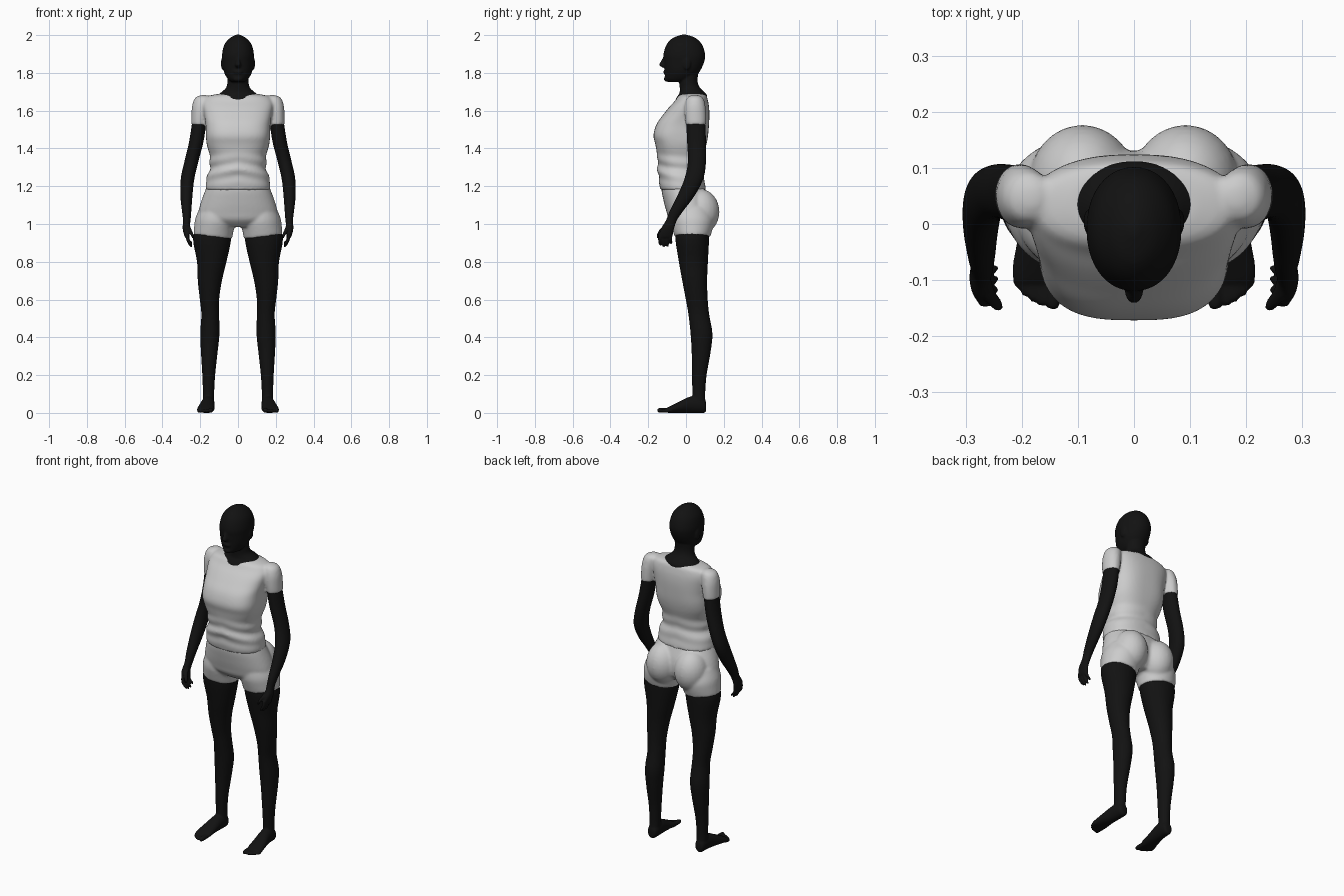
import bpy, bmesh, math
from mathutils import Matrix

black = bpy.data.materials.new("dark_skin")
black.diffuse_color = (0.006, 0.006, 0.006, 1)


def spline(a, b, c, d, t):
    return 0.5 * (2*b + (c-a)*t + (2*a-5*b+4*c-d)*t*t + (3*b-a-3*c+d)*t**3)


def loft(bm, rings, axis='z', sx=1, tilt=0, steps=4, n=40, warp=None):
    """Skin rings (x, y, z, rx, r2, power) with smooth interpolation between them."""
    rings = [tuple(r) + (2.0,) * (6 - len(r)) for r in rings]
    dense = []
    for i in range(len(rings) - 1):
        q = [rings[max(0, min(len(rings) - 1, i + k))] for k in (-1, 0, 1, 2)]
        for s in range(steps):
            dense.append([spline(*v, s / steps) for v in zip(*q)])
    dense.append(rings[-1])
    loops = []
    for x, y, z, rx, r2, p in dense:
        loop = []
        for k in range(n):
            a = 2 * math.pi * k / n
            c, s = math.cos(a), math.sin(a)
            u = math.copysign(abs(c) ** (2 / p), c) * max(rx, .002)
            v = math.copysign(abs(s) ** (2 / p), s) * max(r2, .002)
            co = (x + u, y + v, z + tilt * u) if axis == 'z' else (x + u, y, z + v)
            if warp:
                co = warp(*co)
            loop.append(bm.verts.new((sx * co[0], co[1], co[2])))
        loops.append(loop)
    for a, b in zip(loops, loops[1:]):
        for k in range(n):
            bm.faces.new((a[k], a[(k+1) % n], b[(k+1) % n], b[k]))
    bm.faces.new(loops[0][::-1])
    bm.faces.new(loops[-1])


def body(bm, rows, **kw):
    """Rings given as (z, rx, y front, y back, power)."""
    loft(bm, [(0, (f + b) / 2, z, rx, (b - f) / 2, p) for z, rx, f, b, p in rows], **kw)


def blob(bm, loc, size):
    bmesh.ops.create_uvsphere(bm, u_segments=24, v_segments=16, radius=1,
                              matrix=Matrix.Translation(loc) @ Matrix.Diagonal((*size, 1)))


def finish(name, bm, voxel, smooth, mat=None, mirror=False):
    """Fuse the overlapping pieces into one smooth skin."""
    bmesh.ops.recalc_face_normals(bm, faces=bm.faces)
    me = bpy.data.meshes.new(name)
    bm.to_mesh(me)
    bm.free()
    ob = bpy.data.objects.new(name, me)
    bpy.context.collection.objects.link(ob)
    if mat:
        me.materials.append(mat)
    m = ob.modifiers.new("fuse", 'REMESH')
    m.mode, m.voxel_size, m.use_smooth_shade = 'VOXEL', voxel, True
    m = ob.modifiers.new("relax", 'SMOOTH')
    m.factor, m.iterations = 0.5, smooth
    if mirror:
        ob.modifiers.new("mirror", 'MIRROR')
    return ob


# shirt: torso with waist folds, plus sleeves
def folds(x, y, z):
    w = max(0, 1 - abs(z - 1.29) / 0.10)
    k = 1 + 0.045 * w * math.sin(z * 85 + 14 * abs(x) + 8 * y)
    return x * k, y * k, z


bm = bmesh.new()
body(bm, [(1.18, .170, -.135, .105, 2.3), (1.22, .170, -.142, .10, 2.3),
          (1.30, .150, -.150, .088, 2.3), (1.36, .150, -.152, .092, 2.4),
          (1.42, .165, -.162, .108, 2.7), (1.47, .170, -.172, .117, 2.9),
          (1.53, .172, -.155, .122, 2.8), (1.58, .180, -.120, .124, 2.6),
          (1.62, .187, -.088, .122, 2.5), (1.65, .185, -.060, .117, 2.4),
          (1.675, .165, -.042, .110, 2.3), (1.688, .11, -.025, .10, 2)],
     n=64, steps=6, warp=folds)
for s in (1, -1):
    loft(bm, [(.18, .048, 1.683, .012, .015), (.187, .048, 1.668, .040, .042),
              (.197, .048, 1.625, .046, .055), (.203, .050, 1.57, .044, .057),
              (.206, .052, 1.525, .042, .054)], sx=s)
finish("shirt", bm, .008, 4)

# shorts: pelvis, buttocks and two short legs
bm = bmesh.new()
body(bm, [(1.24, .148, -.115, .085, 2.2), (1.19, .169, -.130, .10, 2.2),
          (1.12, .195, -.118, .125, 2.2), (1.06, .210, -.102, .13, 2.2),
          (1.02, .205, -.088, .12, 2.1), (.985, .15, -.05, .09, 2)])
for s in (1, -1):
    blob(bm, (s * .092, .075, 1.065), (.095, .102, .12))
    loft(bm, [(.11, .025, 1.08, .09, .105), (.120, .032, 1.02, .105, .115),
              (.128, .034, .975, .104, .107), (.134, .034, .932, .102, .094)],
         sx=s, tilt=.12)
finish("shorts", bm, .008, 4)

# head and neck with nose, lips, chin and ears
bm = bmesh.new()
body(bm, [(2.003, .008, -.02, .0, 2), (1.985, .042, -.07, .05, 2), (1.95, .072, -.103, .085, 2),
          (1.90, .084, -.119, .101, 2.1), (1.86, .083, -.117, .097, 2.1),
          (1.82, .078, -.113, .080, 2.1), (1.79, .068, -.112, .060, 2),
          (1.765, .052, -.110, .035, 2), (1.752, .035, -.095, .0, 2)])
body(bm, [(1.84, .05, -.03, .075, 2), (1.79, .055, -.035, .064, 2), (1.75, .056, -.036, .062, 2),
          (1.72, .064, -.033, .075, 2), (1.695, .092, -.034, .102, 2),
          (1.678, .110, -.044, .112, 2), (1.658, .105, -.054, .108, 2), (1.62, .09, -.04, .09, 2)])
loft(bm, [(0, -.105, 1.89, .006, .012), (0, -.117, 1.865, .010, .014),
          (0, -.122, 1.842, .016, .020), (0, -.112, 1.828, .010, .012)])
blob(bm, (0, -.107, 1.805), (.026, .013, .013))
blob(bm, (0, -.100, 1.768), (.026, .017, .015))
for s in (1, -1):
    blob(bm, (s * .081, .004, 1.85), (.009, .022, .034))
finish("head", bm, .005, 3, black)

# arms and hands
bm = bmesh.new()
loft(bm, [(.198, .05, 1.60, .036, .046), (.206, .052, 1.53, .038, .050),
          (.222, .056, 1.43, .038, .050), (.247, .058, 1.33, .037, .048),
          (.267, .042, 1.24, .036, .050), (.273, .0, 1.15, .032, .046),
          (.272, -.05, 1.07, .025, .036), (.271, -.077, 1.02, .020, .029),
          (.275, -.098, .975, .018, .035), (.270, -.108, .935, .013, .037),
          (.267, -.108, .925, .008, .032)])
for y, low in ((-.137, .885), (-.118, .876), (-.099, .878), (-.080, .892)):
    loft(bm, [(.270, y, .95, .009, .009), (.266, y - .002, .92, .0095, .009),
              (.252, y, low + .012, .009, .0085), (.245, y + .002, low, .003, .003)], n=16)
loft(bm, [(.268, -.095, 1.0, .012, .014), (.258, -.125, .972, .011, .014),
          (.244, -.143, .945, .009, .011), (.238, -.149, .925, .004, .004)], n=16)
finish("arms", bm, .0045, 2, black, mirror=True)

# legs and feet
bm = bmesh.new()
loft(bm, [(.130, .034, .99, .088, .085), (.137, .033, .92, .101, .089),
          (.139, .039, .80, .078, .077), (.149, .046, .70, .064, .066),
          (.151, .057, .60, .051, .058), (.147, .068, .52, .047, .055),
          (.149, .082, .42, .051, .058), (.152, .080, .32, .044, .050),
          (.155, .070, .20, .034, .039), (.156, .068, .11, .030, .034),
          (.157, .068, .06, .030, .034), (.157, .066, .03, .026, .03)])
loft(bm, [(.157, .107, .032, .012, .014), (.157, .100, .036, .026, .035),
          (.157, .070, .045, .033, .045), (.160, .020, .043, .036, .043),
          (.167, -.035, .030, .042, .030), (.171, -.080, .019, .046, .019),
          (.173, -.105, .013, .040, .012)], axis='y')
for x, tip, r in ((.144, -.152, .013), (.165, -.147, .009), (.180, -.139, .009),
                  (.195, -.128, .0085), (.208, -.114, .008)):
    loft(bm, [(x, -.075, .014, r, r), (x, tip + .014, r + .001, r, r),
              (x, tip, r, r * .5, r * .5)], axis='y', n=16)
finish("legs", bm, .0055, 2, black, mirror=True)
